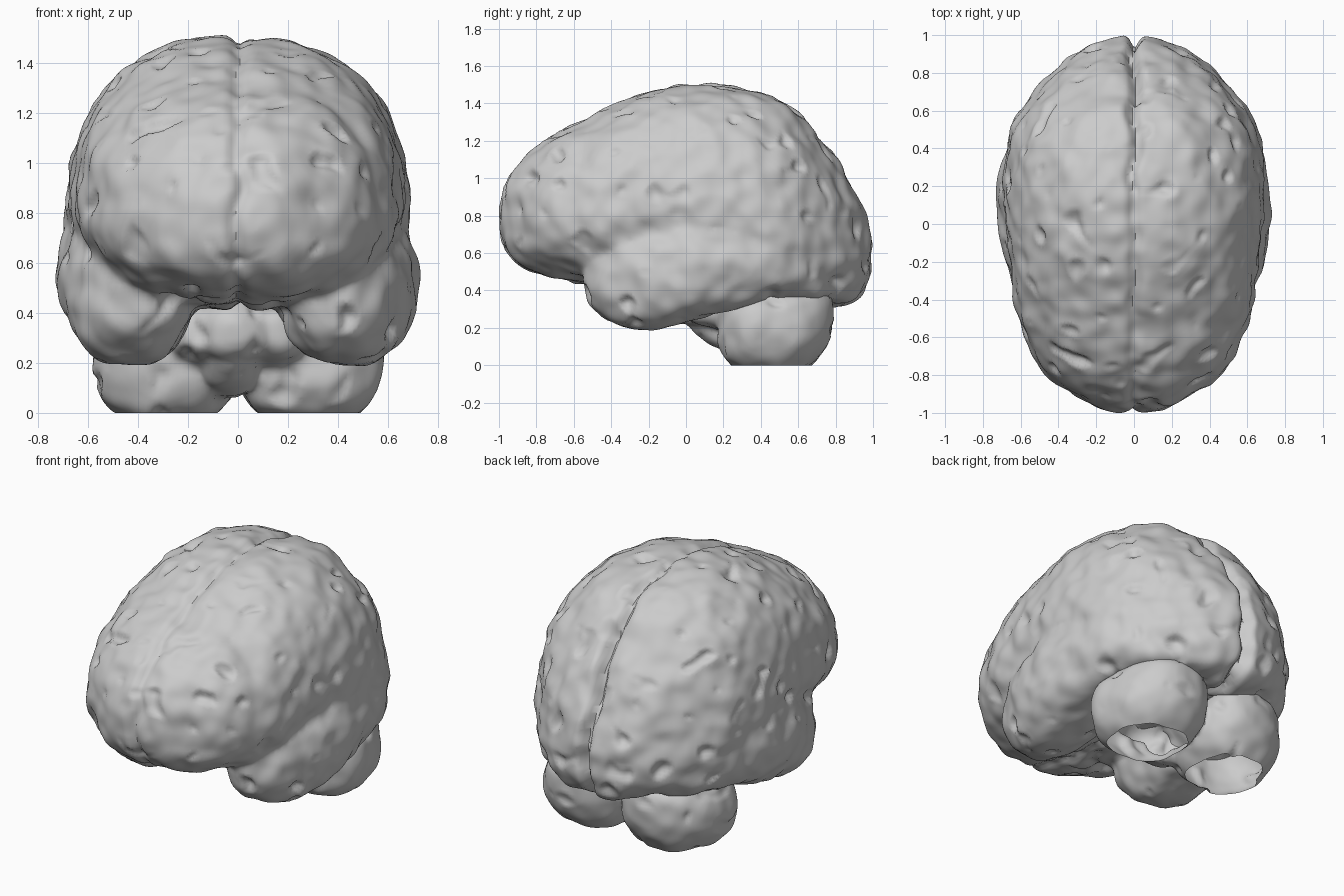
import bpy, bmesh, math
from mathutils import Vector, noise

cube = bpy.data.objects.get("Cube")
if cube:
    bpy.data.objects.remove(cube)

grey = bpy.data.materials.new("soft grey")
grey.use_nodes = True
COLOUR = (0.6, 0.6, 0.6, 1)
grey.diffuse_color = COLOUR
bsdf = grey.node_tree.nodes["Principled BSDF"]
bsdf.inputs["Base Color"].default_value = COLOUR
bsdf.inputs["Roughness"].default_value = 0.8


def curve(values, u):
    """Smooth interpolation through evenly spaced values, u from 0 to 1."""
    n = len(values) - 1
    f = min(max(u, 0), 1) * n
    i = min(int(f), n - 1)
    t = f - i
    p1, p2 = values[i], values[i + 1]
    p0 = values[i - 1] if i > 0 else 2 * p1 - p2
    p3 = values[i + 2] if i + 2 <= n else 2 * p2 - p1
    return p1 + 0.5 * t * (p2 - p0 + t * (2 * p0 - 5 * p1 + 4 * p2 - p3
                                          + t * (3 * (p1 - p2) + p3 - p0)))


def lobe(bm, y0, y1, tops, mids, bottoms, widths, centres):
    """Add a rounded body lofted along y; stations are evenly spaced by angle."""
    made = bmesh.ops.create_icosphere(bm, subdivisions=6, radius=1)
    for v in made["verts"]:
        p = v.co.copy()
        u = math.acos(max(-1, min(1, -p.y))) / math.pi
        r = math.hypot(p.x, p.z) or 1
        c, s = p.x / r, p.z / r
        mid = curve(mids, u)
        if s > 0:
            z = mid + (curve(tops, u) - mid) * s
        else:
            z = mid - (mid - curve(bottoms, u)) * abs(s) ** 0.85
        c = math.copysign(abs(c) ** 0.82, c)
        v.co = (curve(centres, u) + curve(widths, u) * c,
                y0 + (y1 - y0) * (p.y + 1) / 2, z)


def folds(co, lumps):
    """Height of the surface folds: soft lumps and scattered sharp dents."""
    h = lumps * (noise.noise(co * 5) + 0.8 * noise.noise(co * 10))
    dent = noise.noise(co * 8 + Vector((7, 3, 1)))
    return h - 5 * lumps * max(0, dent - 0.36)


def cleft(co):
    """Depth of the wandering cleft between the halves, deepest at the back."""
    x = co.x - 0.03 * noise.noise(Vector((3, co.y * 6, co.z * 6)))
    return (0.025 + 0.045 * max(0, co.y)) * math.exp(-(x / 0.03) ** 2)


def fuse(name, bm, lumps, fissure=False):
    """Merge the lobes into one skin, fold it, and cut it open at the ground."""
    mesh = bpy.data.meshes.new(name)
    bm.to_mesh(mesh)
    bm.free()
    obj = bpy.data.objects.new(name, mesh)
    bpy.context.collection.objects.link(obj)
    remesh = obj.modifiers.new("one skin", 'REMESH')
    remesh.mode = 'VOXEL'
    remesh.voxel_size = 0.018
    graph = bpy.context.evaluated_depsgraph_get()
    skin = bmesh.new()
    skin.from_mesh(obj.evaluated_get(graph).to_mesh())
    obj.modifiers.remove(remesh)

    for _ in range(4):
        bmesh.ops.smooth_vert(skin, verts=skin.verts, factor=0.5,
                              use_axis_x=True, use_axis_y=True, use_axis_z=True)
    skin.normal_update()
    moved = [v.co + v.normal * (folds(v.co, lumps)
                                - (cleft(v.co) if fissure else 0))
             for v in skin.verts]
    for v, co in zip(skin.verts, moved):
        v.co = co
    bmesh.ops.bisect_plane(skin,
                           geom=skin.verts[:] + skin.edges[:] + skin.faces[:],
                           plane_co=(0, 0, 0), plane_no=(0, 0, 1),
                           clear_inner=True)
    skin.to_mesh(mesh)
    skin.free()
    mesh.materials.clear()
    mesh.materials.append(grey)
    bpy.ops.object.select_all(action='DESELECT')
    obj.select_set(True)
    bpy.context.view_layer.objects.active = obj
    bpy.ops.object.shade_smooth_by_angle(angle=math.radians(45))


# Both cerebral hemispheres
upper = bmesh.new()
lobe(upper, -1.0, 0.995,
     tops=[.80, 1.02, 1.19, 1.33, 1.47, 1.505, 1.42, 1.16, .86, .62],
     mids=[.80, .79, .80, .83, .85, .82, .70, .59, .56, .58],
     bottoms=[.80, .58, .48, .43, .42, .42, .37, .32, .37, .56],
     widths=[0, .25, .49, .61, .66, .69, .65, .475, .25, 0],
     centres=[0, 0])

lower = bmesh.new()
for sx in (1, -1):
    # Temporal lobe running back under each side into the rear lobe
    lobe(upper, -0.545, 0.80,
         tops=[.45, .66, .80, .91, .86, .72, .55],
         mids=[.43, .45, .48, .54, .56, .54, .53],
         bottoms=[.42, .27, .19, .26, .34, .36, .48],
         widths=[0, .165, .25, .285, .26, .18, 0],
         centres=[sx * x for x in (.39, .40, .43, .435, .40, .33, .28)])
    # Cerebellum half, open where it is cut off at the bottom
    lobe(lower, 0.17, 0.79,
         tops=[.25, .38, .43, .44, .43, .39, .32],
         mids=[.22, .21, .20, .20, .23, .27, .29],
         bottoms=[.17, .03, -.04, -.05, -.02, .10, .26],
         widths=[0, .18, .28, .29, .255, .155, 0],
         centres=[sx * x for x in (.30, .29, .29, .285, .27, .25, .24)])
    # Stalk joining the brainstem to the cerebellum
    lobe(lower, 0.0, 0.45,
         tops=[.35, .42, .44, .42, .35], mids=[.32, .32],
         bottoms=[.30, .22, .18, .20, .28],
         widths=[0, .11, .14, .11, 0], centres=[sx * .14, sx * .14])

# Brainstem: bulge in front, stump sloping down and back
lobe(lower, -0.06, 0.30,
     tops=[.34, .43, .47, .46, .40], mids=[.32, .31],
     bottoms=[.30, .23, .19, .17, .25],
     widths=[0, .12, .155, .12, 0], centres=[-.01, -.01])
lobe(lower, 0.02, 0.33,
     tops=[.28, .32, .33, .32, .25], mids=[.25, .20],
     bottoms=[.22, .15, .09, .07, .15],
     widths=[0, .08, .11, .09, 0], centres=[-.03, -.03])

fuse("cerebrum", upper, 0.018, fissure=True)
fuse("cerebellum_and_brainstem", lower, 0.012)
